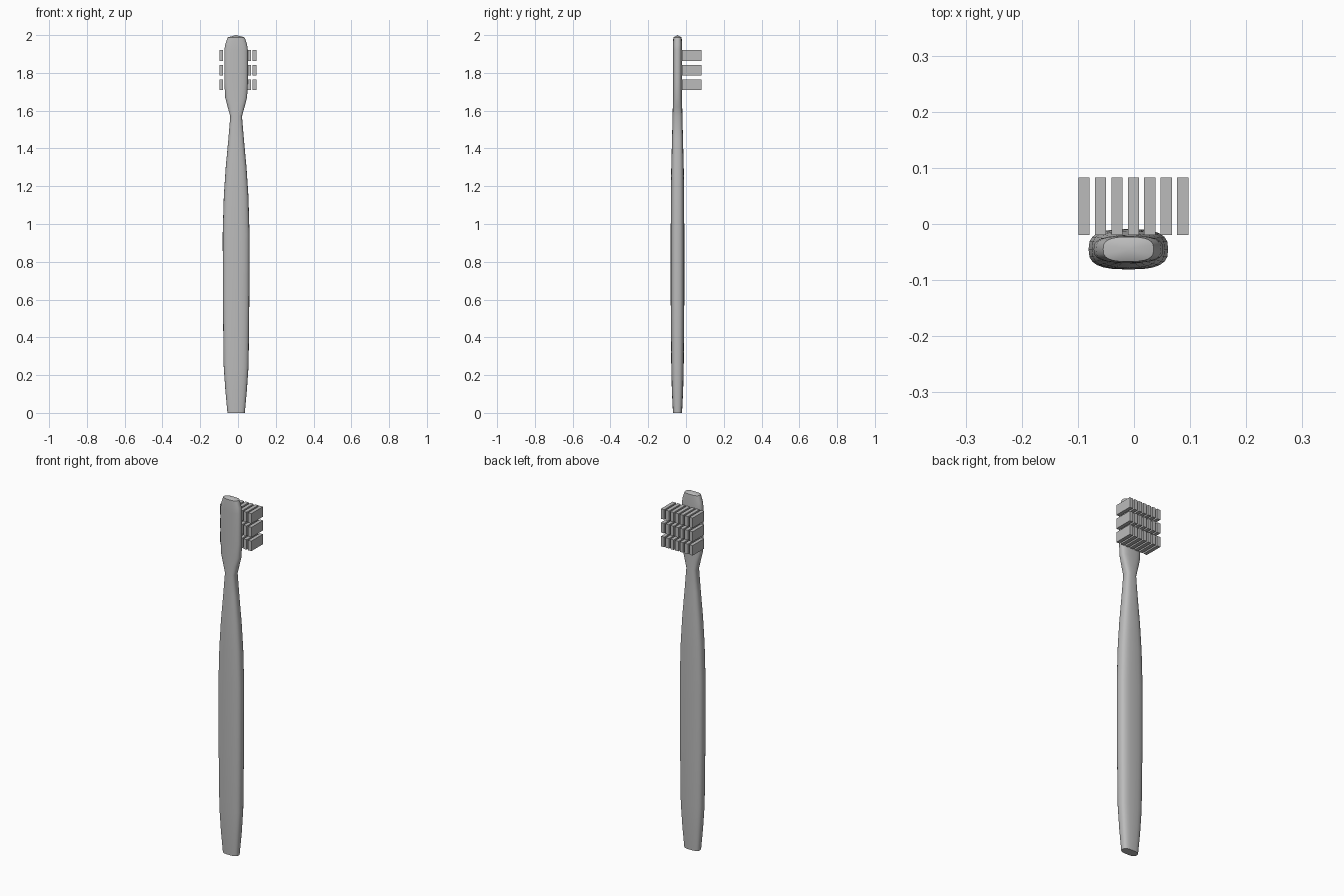
import bpy, bmesh, math

cube = bpy.data.objects.get("Cube")
if cube:
    bpy.data.objects.remove(cube, do_unlink=True)

grey = bpy.data.materials.new("plain grey")
grey.use_nodes = True
grey.diffuse_color = (0.5, 0.5, 0.5, 1)
grey.node_tree.nodes["Principled BSDF"].inputs["Base Color"].default_value = (0.5, 0.5, 0.5, 1)


def make_object(name, bm):
    bmesh.ops.recalc_face_normals(bm, faces=bm.faces)
    mesh = bpy.data.meshes.new(name)
    bm.to_mesh(mesh)
    bm.free()
    mesh.materials.append(grey)
    obj = bpy.data.objects.new(name, mesh)
    bpy.context.collection.objects.link(obj)
    return obj


def rounded_ring(bm, cx, cy, half_x, half_y, z, sides=24, power=0.7):
    """Ring of vertices on a squared-off oval."""
    ring = []
    for i in range(sides):
        a = 2 * math.pi * i / sides
        c, s = math.cos(a), math.sin(a)
        x = cx + half_x * math.copysign(abs(c) ** power, c)
        y = cy + half_y * math.copysign(abs(s) ** power, s)
        ring.append(bm.verts.new((x, y, z)))
    return ring


# Handle and head: stacked sections (height, half width, half depth)
CX, CY = -0.01, -0.045
sections = [
    (0.0, 0.046, 0.024), (0.12, 0.057, 0.030), (0.25, 0.066, 0.033),
    (0.6, 0.07, 0.036), (0.95, 0.071, 0.036), (1.15, 0.065, 0.035),
    (1.3, 0.055, 0.033), (1.45, 0.041, 0.029), (1.57, 0.031, 0.026),
    (1.62, 0.045, 0.025), (1.67, 0.058, 0.024), (1.75, 0.062, 0.024),
    (1.92, 0.062, 0.024), (1.95, 0.058, 0.024), (1.988, 0.045, 0.022),
]
bm = bmesh.new()
rings = [rounded_ring(bm, CX, CY, w, d, z) for z, w, d in sections]
for low, high in zip(rings, rings[1:]):
    for i in range(len(low)):
        j = (i + 1) % len(low)
        bm.faces.new((low[i], low[j], high[j], high[i]))
bm.faces.new(rings[0])
# Slightly domed tip
tip = bm.verts.new((CX, CY, 2.0))
top = rings[-1]
for i in range(len(top)):
    bm.faces.new((top[i], top[(i + 1) % len(top)], tip))
handle = make_object("handle", bm)
bpy.context.view_layer.objects.active = handle
handle.select_set(True)
bpy.ops.object.shade_smooth_by_angle(angle=math.radians(40))
handle.select_set(False)

# Bristle blocks: three rows of seven
for row in range(3):
    bm = bmesh.new()
    for col in range(7):
        block = bmesh.ops.create_cube(bm, size=1)["verts"]
        bmesh.ops.scale(bm, vec=(0.02, 0.103, 0.056), verts=block)
        centre = (-0.089 + col * 0.0293, 0.0315, 1.738 + row * 0.077)
        bmesh.ops.translate(bm, vec=centre, verts=block)
    make_object(f"bristle_row_{row + 1}", bm)
